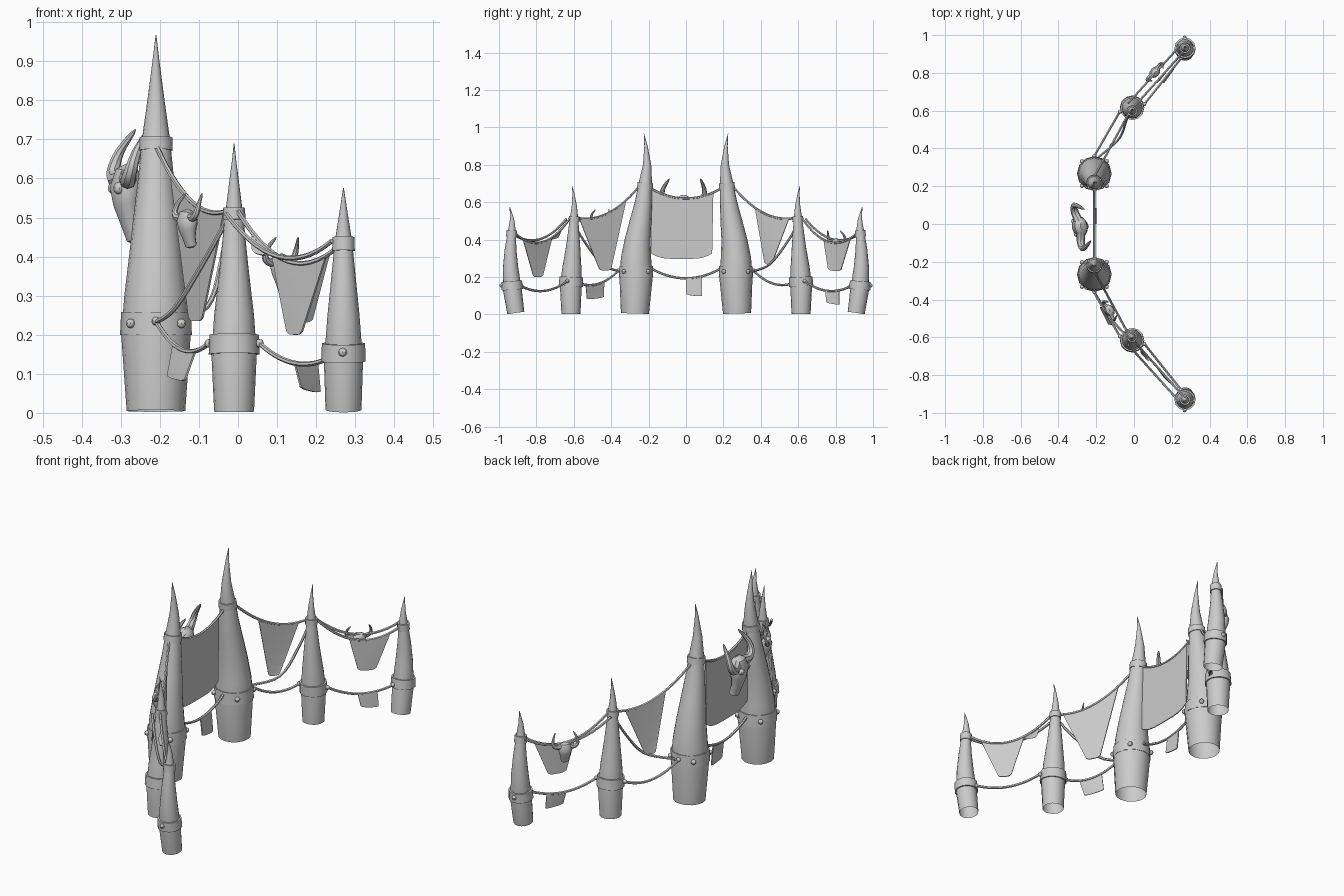
import bpy, bmesh, math
from mathutils import Vector as V

cube = bpy.data.objects.get("Cube")
if cube:
    bpy.data.objects.remove(cube)

grey = bpy.data.materials.new("plain_grey")
grey.use_nodes = True
grey.diffuse_color = (0.6, 0.6, 0.6, 1)
grey.node_tree.nodes["Principled BSDF"].inputs["Base Color"].default_value = (0.6, 0.6, 0.6, 1)


def finish(name, bm, smooth=True):
    bmesh.ops.recalc_face_normals(bm, faces=bm.faces)
    me = bpy.data.meshes.new(name)
    bm.to_mesh(me)
    bm.free()
    ob = bpy.data.objects.new(name, me)
    bpy.context.collection.objects.link(ob)
    me.materials.append(grey)
    if smooth:
        bpy.ops.object.select_all(action='DESELECT')
        ob.select_set(True)
        bpy.context.view_layer.objects.active = ob
        bpy.ops.object.shade_smooth_by_angle(angle=math.radians(40))
    return ob


def loft(bm, path, radii, side=None, sides=12, flat=1.0, open_start=False):
    """Tube along a path; side fixes the section's first axis."""
    rings = []
    for i, p in enumerate(path):
        d = (path[min(i + 1, len(path) - 1)] - path[max(i - 1, 0)]).normalized()
        a = side or V((1, 0, 0))
        a = (a - d * a.dot(d)).normalized()
        b = d.cross(a)
        rings.append([bm.verts.new(p + radii[i] * (a * math.cos(u) + b * math.sin(u) * flat))
                      for u in (math.tau * k / sides for k in range(sides))])
    for r, q in zip(rings, rings[1:]):
        for k in range(sides):
            n = (k + 1) % sides
            bm.faces.new((r[k], r[n], q[n], q[k]))
    if not open_start:
        bm.faces.new(rings[0][::-1])
    bm.faces.new(rings[-1])


def smooth_path(pts, steps=5):
    """Catmull-Rom samples through the points."""
    e = [pts[0]] + pts + [pts[-1]]
    out = []
    for a, b, c, d in zip(e, e[1:], e[2:], e[3:]):
        for k in range(steps):
            t = k / steps
            out.append(0.5 * (2 * b + (c - a) * t + (2 * a - 5 * b + 4 * c - d) * t * t
                              + (3 * b - a - 3 * c + d) * t ** 3))
    return out + [pts[-1]]


def sag_path(a, b, sag, t0=0.0, t1=1.0, n=14):
    a, b = V(a), V(b)
    ts = [t0 + (t1 - t0) * i / n for i in range(n + 1)]
    return [a.lerp(b, t) - V((0, 0, sag * 4 * t * (1 - t))) for t in ts]


def rope(name, path, r=0.0065):
    bm = bmesh.new()
    loft(bm, path, [r] * len(path), side=V((0.1, 0.1, 1)), sides=6)
    finish(name, bm)


def cloth(name, top, low_a, low_b, rows=5, belly=0.01):
    """Sheet hanging from a top path to a lower edge with rounded corners."""
    low_a, low_b = V(low_a), V(low_b)
    bm = bmesh.new()
    grid = []
    for i, p in enumerate(top):
        t = i / (len(top) - 1)
        q = low_a.lerp(low_b, t) + V((0, 0, belly * (2 * t - 1) ** 4))
        grid.append([bm.verts.new(p.lerp(q, j / rows)) for j in range(rows + 1)])
    for c, d in zip(grid, grid[1:]):
        for j in range(rows):
            bm.faces.new((c[j], d[j], d[j + 1], c[j + 1]))
    ob = finish(name, bm, smooth=False)
    mod = ob.modifiers.new("thickness", 'SOLIDIFY')
    mod.thickness, mod.offset = 0.005, 0


def balls(name, points, r):
    bm = bmesh.new()
    for p in points:
        g = bmesh.ops.create_uvsphere(bm, u_segments=8, v_segments=6, radius=r)
        bmesh.ops.translate(bm, verts=g["verts"], vec=p)
    finish(name, bm)


# Curved tusks: profile rows are (y, z, radius)
tusks = {
    "large": (-0.21, [(.273, .005, .075), (.267, .2, .089), (.267, .3, .081), (.258, .4, .069), (.242, .5, .058),
                      (.227, .6, .046), (.217, .7, .036), (.208, .8, .022), (.214, .9, .009), (.225, .967, .001)],
              (.2, .258, .092), (.672, .705, .043)),
    "medium": (-0.01, [(.615, .003, .051), (.616, .15, .058), (.61, .25, .051), (.603, .37, .037), (.599, .5, .024),
                       (.597, .58, .014), (.602, .65, .005), (.61, .69, .001)],
               (.15, .2, .065), (.495, .525, .029)),
    "small": (0.27, [(.91, .008, .046), (.928, .13, .05), (.938, .25, .041), (.938, .35, .031), (.931, .44, .022),
                     (.93, .51, .011), (.942, .575, .001)],
              (.132, .178, .057), (.415, .45, .029)),
}
for s, wing in ((1, "rear"), (-1, "front")):
    for size, (x, prof, band, collar) in tusks.items():
        bm = bmesh.new()
        loft(bm, [V((x, s * y, z)) for y, z, r in prof], [r for y, z, r in prof], sides=16, open_start=True)
        finish(f"{wing}_{size}_tusk", bm)

        def centre(z):
            for (y0, z0, _), (y1, z1, _) in zip(prof, prof[1:]):
                if z0 <= z <= z1:
                    return V((x, s * (y0 + (y1 - y0) * (z - z0) / (z1 - z0)), z))

        # Bands round the tusk
        for label, (z0, z1, r) in (("band", band), ("collar", collar)):
            bm = bmesh.new()
            loft(bm, [centre(z0), centre(z1)], [r, r * 0.97], sides=12)
            finish(f"{wing}_{size}_{label}", bm)
        if size == "large":
            mid = centre((band[0] + band[1]) / 2)
            balls(f"{wing}_large_studs", [mid + band[2] * V((a, b, 0)) * math.sqrt(.5)
                                          for a in (1, -1) for b in (1, -1)], 0.012)

    # Ropes of one wing, with knots where the lower ones are tied
    upper_in = ((-.21, s * .25, .685), (-.02, s * .6, .52), .065)
    upper_out = ((0, s * .62, .515), (.26, s * .91, .43), .085)
    low_in = ((-.21, s * .36, .235), (-.075, s * .595, .178), .045)
    low_out = ((.055, s * .635, .178), (.25, s * .878, .15), .038)
    for label, args in (("upper_inner", upper_in), ("upper_outer", upper_out),
                        ("lower_inner", low_in), ("lower_outer", low_out)):
        rope(f"{wing}_{label}_rope", sag_path(*args))
    rope(f"{wing}_second_outer_rope", sag_path((-.03, s * .64, .51), (.24, s * .94, .44), .075))
    off = .04 * s
    rope(f"{wing}_swag_rope", smooth_path([V((-.2 + off / 3, s * .355, .23)), V((-.12 + off, s * .45, .27)),
                                           V((-.06 + off / 2, s * .55, .40)), V((-.02, s * .61, .51))]))
    balls(f"{wing}_rope_knots", [V(p) for p in (low_in[0], low_in[1], low_out[0], low_out[1], (.268, s * .986, .155))], .011)

    # Pennants of one wing
    if s < 0:
        cloth("front_inner_pennant", sag_path(*upper_in, .2, .92), (-.125, -.40, .235), (-.09, -.465, .235))
        cloth("front_outer_pennant", sag_path(*upper_out, .33, .87), (.125, -.765, .2), (.165, -.818, .2))
        cloth("front_low_rag", sag_path(*low_in, .33, .75), (-.18, -.44, .09), (-.135, -.53, .08), belly=.005)
        cloth("front_small_flap", sag_path(*upper_out, .14, .33), (.035, -.68, .41), (.075, -.725, .40))
    else:
        cloth("rear_inner_pennant", sag_path(*upper_in, .34, .86), (-.125, .42, .268), (-.09, .462, .268))
        cloth("rear_outer_pennant", sag_path(*upper_out, .4, .9), (.135, .76, .235), (.19, .83, .23))
        cloth("rear_low_rag", sag_path(*low_out, .46, .76), (.16, .75, .062), (.21, .82, .05), belly=.005)

# Middle span
middle = ((-.21, -.215, .69), (-.21, .215, .69), .07)
rope("middle_upper_rope", sag_path(*middle))
cloth("middle_banner", sag_path(*middle, .06, .84), (-.21, -.187, .297), (-.21, .14, .297), belly=.03)
low_middle = ((-.21, -.185, .245), (-.21, .185, .245), .052)
rope("middle_lower_rope", sag_path(*low_middle))
cloth("middle_low_rag", sag_path(*low_middle, .5, .73), (-.2, 0, .105), (-.2, .085, .095), belly=.005)


def skull(name, pos, out, k, plump=1.0):
    """Horned skull facing along out, about 0.25 k tall."""
    pos, out = V(pos), V(out).normalized()
    up = V((0, 0, 1))
    side = up.cross(out)

    def at(a, o, h):
        return pos + k * (side * a + out * o + up * h)
    bm = bmesh.new()
    loft(bm, [at(0, o, h) for o, h in ((-.005, .055), (.005, .04), (.012, 0), (.01, -.04), (0, -.09), (-.012, -.13), (-.015, -.14))],
         [k * plump * r for r in (.022, .046, .056, .047, .034, .03, .012)], side=side, sides=12, flat=.75)
    for e in (1, -1):
        path = smooth_path([at(e * a, o, h) for a, o, h in
                            ((.02, .01, .03), (.075, .022, .02), (.112, .022, .045), (.112, .005, .095), (.085, -.03, .15))], 4)
        n = len(path) - 1
        loft(bm, path, [k * (.023 * (1 - i / n) ** .6 + .002) for i in range(n + 1)], side=out, sides=8)
        # Eye ridge
        g = bmesh.ops.create_uvsphere(bm, u_segments=8, v_segments=6, radius=.016 * k)
        bmesh.ops.translate(bm, verts=g["verts"], vec=at(e * .034, .036, .0))
    finish(name, bm)


skull("middle_skull", (-.275, -.012, .575), (-1, -.2, 0), 1.0)
skull("rear_skull", (.115, .8, .375), (-.75, .65, 0), .5, 1.2)
skull("front_skull", (-.125, -.455, .49), (-.85, -.5, 0), .48, 1.25)
